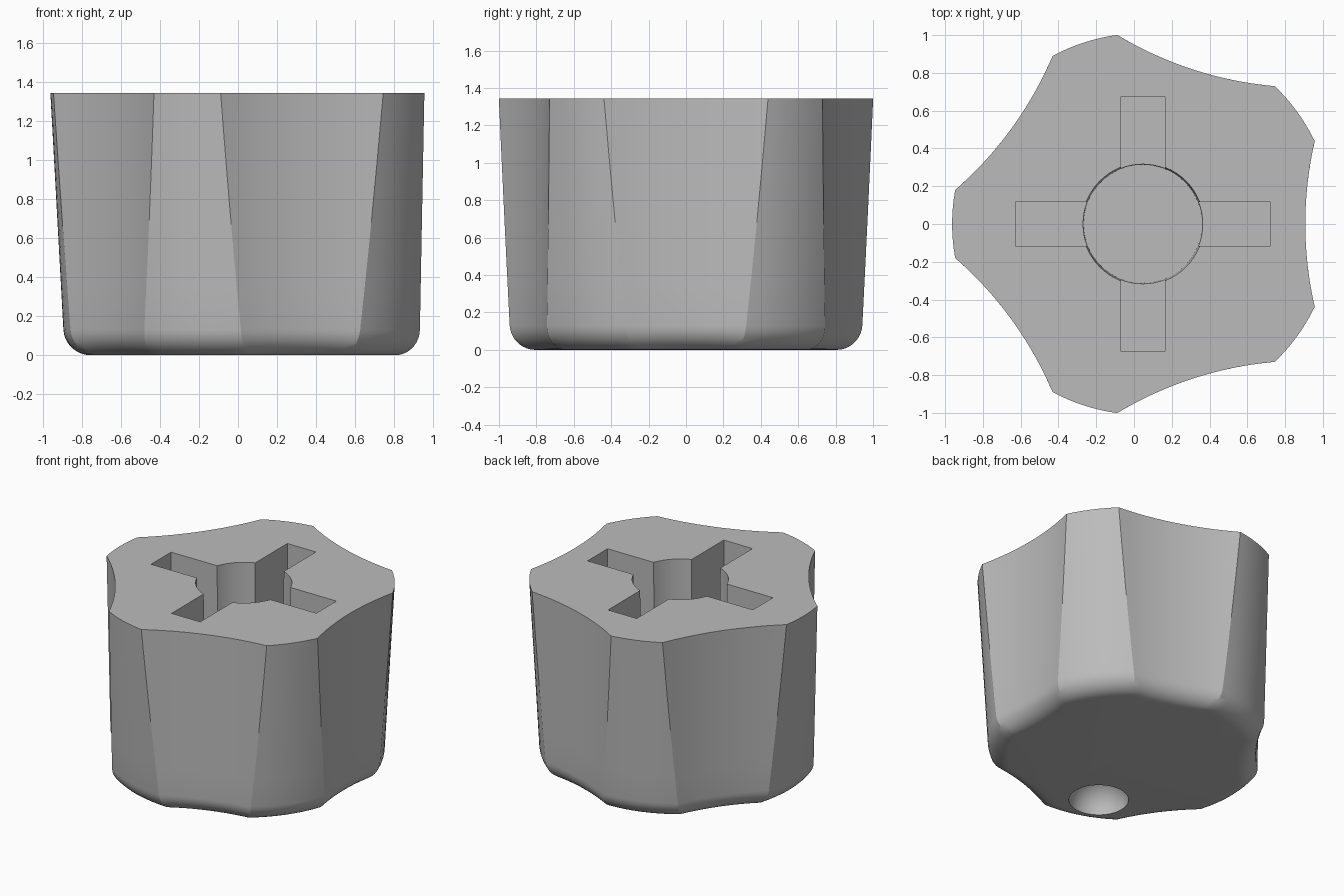
import bpy, bmesh
from math import sin, cos, tan, pi, sqrt, radians, asin
from mathutils import Matrix, Vector

if "Cube" in bpy.data.objects:
    bpy.data.objects.remove(bpy.data.objects["Cube"])

AXIS_X, HEIGHT, FILLET = 0.047, 1.345, 0.13
FLUTE_R, FLUTE_DIST = 1.96, 2.82      # vertical cylinders that scoop the grip

grey = bpy.data.materials.new("plain_grey")
grey.use_nodes = True
colour = (0.5, 0.5, 0.5, 1)
grey.diffuse_color = colour
grey.node_tree.nodes["Principled BSDF"].inputs["Base Color"].default_value = colour


def make_object(name, bm):
    bmesh.ops.recalc_face_normals(bm, faces=bm.faces)
    mesh = bpy.data.meshes.new(name)
    bm.to_mesh(mesh)
    bm.free()
    mesh.materials.append(grey)
    obj = bpy.data.objects.new(name, mesh)
    bpy.context.collection.objects.link(obj)
    return obj


def flute_radius(a):
    """Distance from the axis to the scooped wall at angle a off its middle."""
    return FLUTE_DIST * cos(a) - sqrt(FLUTE_R ** 2 - (FLUTE_DIST * sin(a)) ** 2)


def outline(z, inset):
    """Five lobes on a tapered cone with five scooped flutes between them."""
    cone = 0.936 + 0.055 * z
    lo, hi = 0.0, radians(36)
    for _ in range(40):               # angle where flute meets lobe
        mid = (lo + hi) / 2
        if mid < asin(FLUTE_R / FLUTE_DIST) and flute_radius(mid) < cone:
            lo = mid
        else:
            hi = mid
    corner, points = lo, []
    for k in range(5):
        base = k * 2 * pi / 5
        polar = [(-corner + 2 * corner * i / 16, True) for i in range(16)]
        width = 2 * (pi / 5 - corner)
        polar += [(corner + width * i / 8, False) for i in range(8)]
        for a, scooped in polar:
            r = (flute_radius(a) if scooped else cone) - inset
            points.append((AXIS_X + r * cos(base + a), r * sin(base + a), z))
    return points


# Knob body: rounded lower edge, then tapered wall
bm = bmesh.new()
levels = []
for i in range(10):
    t = pi / 2 * i / 9
    levels.append((FILLET * (1 - cos(t)), FILLET * (1 - sin(t))))
levels += [(FILLET + (HEIGHT - FILLET) * i / 6, 0) for i in range(1, 7)]
rings = [[bm.verts.new(p) for p in outline(z, inset)] for z, inset in levels]
for low, high in zip(rings, rings[1:]):
    for i in range(len(low)):
        j = (i + 1) % len(low)
        bm.faces.new((low[i], low[j], high[j], high[i]))
bm.faces.new(rings[0])
bm.faces.new(rings[-1])
knob = make_object("knob_body", bm)

cutters = []

# Round socket, slightly tapered
bm = bmesh.new()
bmesh.ops.create_cone(bm, cap_ends=True, segments=64, radius1=0.314, radius2=0.323,
                      depth=1.0, matrix=Matrix.Translation((AXIS_X, 0, HEIGHT - 0.4)))
cutters.append(make_object("socket_cutter", bm))

# Crossed slots
for name, size in (("slot_x_cutter", (1.35, 0.234, 1.2)), ("slot_y_cutter", (0.234, 1.35, 1.2))):
    bm = bmesh.new()
    bmesh.ops.create_cube(bm, size=1, matrix=Matrix.Translation((AXIS_X, 0, HEIGHT))
                          @ Matrix.Diagonal((*size, 1)))
    cutters.append(make_object(name, bm))

# Finger dimple in the closed end
bm = bmesh.new()
bmesh.ops.create_uvsphere(bm, u_segments=40, v_segments=21, radius=0.2,
                          matrix=Matrix.Translation((-0.17, -0.57, 0)))
cutters.append(make_object("dimple_cutter", bm))

# Cut, then drop the helpers
bpy.context.view_layer.objects.active = knob
for cutter in cutters:
    cutter.hide_render = True
    mod = knob.modifiers.new(cutter.name, "BOOLEAN")
    mod.operation, mod.solver, mod.object = "DIFFERENCE", "EXACT", cutter
    bpy.ops.object.modifier_apply(modifier=mod.name)
    bpy.data.objects.remove(cutter)

bpy.ops.object.select_all(action="DESELECT")
knob.select_set(True)
bpy.ops.object.shade_smooth_by_angle(angle=radians(25))
